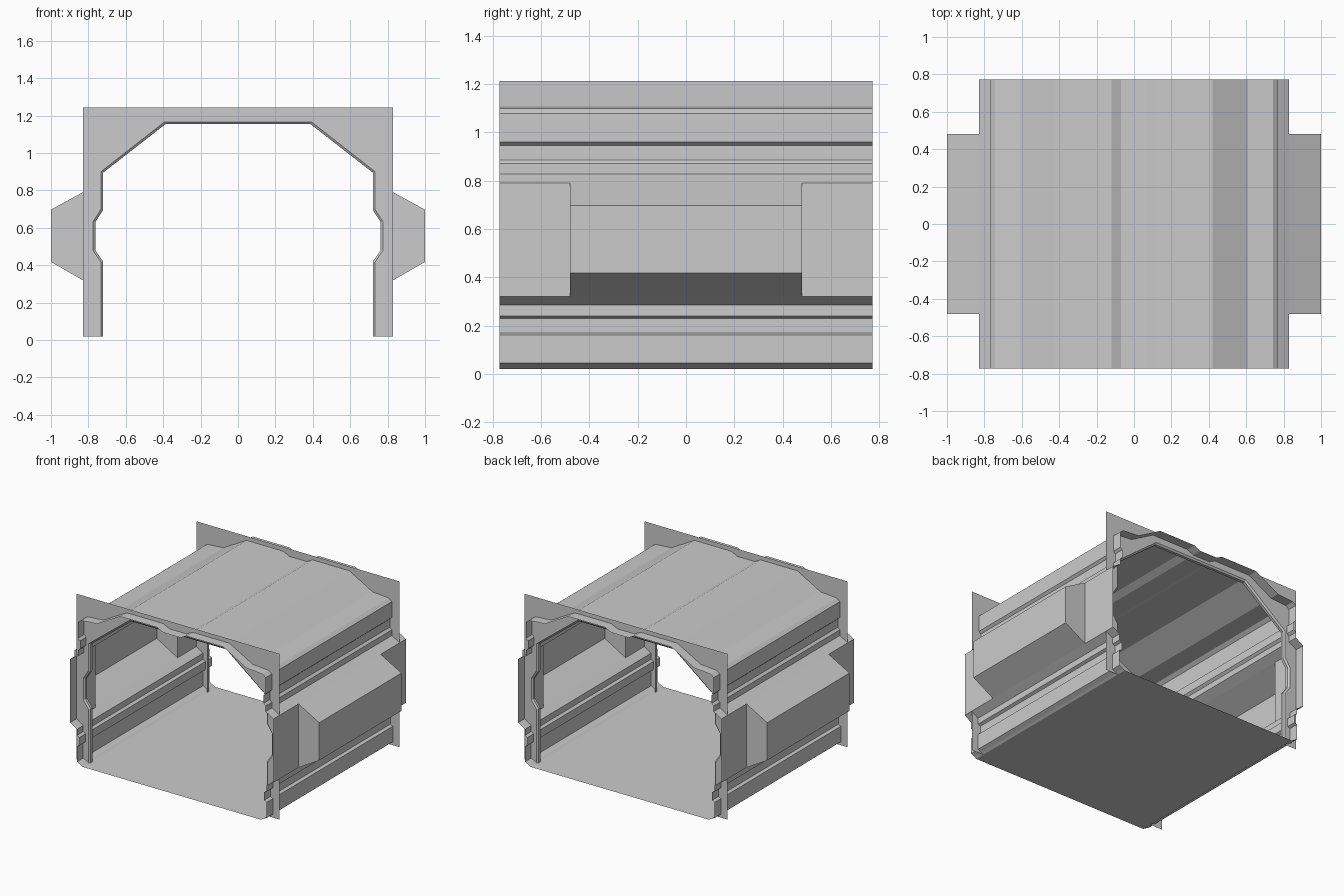
import bpy, bmesh

if "Cube" in bpy.data.objects:
    bpy.data.objects.remove(bpy.data.objects["Cube"])

Y = 0.773          # half length of the tunnel
PLATE_Y = 0.70     # position of the end plates
BUMP_Y = 0.48      # half length of the side bays
VENT_Y = [-0.58, -0.193, 0.193, 0.58]


def finish(bm, name):
    bmesh.ops.remove_doubles(bm, verts=bm.verts, dist=1e-5)
    me = bpy.data.meshes.new(name)
    bm.to_mesh(me)
    bm.free()
    ob = bpy.data.objects.new(name, me)
    bpy.context.collection.objects.link(ob)
    return ob


def strip(bm, p, q, breaks):
    """Wall strip from profile point p to q, split along y; returns its faces."""
    faces = []
    for a, b in zip(breaks, breaks[1:]):
        co = [(p[0], a, p[1]), (p[0], b, p[1]), (q[0], b, q[1]), (q[0], a, q[1])]
        faces.append(bm.faces.new([bm.verts.new(c) for c in co]))
    return faces


def mirrored(half):
    """Right half of a profile followed by its mirror image."""
    return half + [(-x, z) for x, z in reversed(half)]


# Tunnel shell: one folded sheet, right side from the floor up to the roof
half = [(0.73, 0.02), (0.745, 0.03), (0.775, 0.045),
        (0.775, 0.056), (0.775, 0.139),                      # vent band
        (0.775, 0.16), (0.755, 0.17), (0.755, 0.23), (0.775, 0.24), (0.775, 0.285),
        (0.83, 0.32), (0.83, 0.79),                          # bay wall
        (0.767, 0.828), (0.767, 0.87), (0.75, 0.885), (0.75, 0.945),
        (0.767, 0.96), (0.767, 1.078), (0.742, 1.098), (0.61, 1.108),
        (0.42, 1.213), (0.12, 1.213), (0.07, 1.188)]
profile = mirrored(half)
vent_breaks = [-Y]
for c in VENT_Y:
    vent_breaks += [c - 0.178, c + 0.178]
vent_breaks.append(Y)

bm = bmesh.new()
vents, bays = [], []
for p, q in zip(profile, profile[1:]):
    zs = {p[1], q[1]}
    if zs == {0.056, 0.139}:
        vents += strip(bm, p, q, vent_breaks)[1::2]
    elif zs == {0.32, 0.79}:
        bays.append(strip(bm, p, q, [-Y, -BUMP_Y, BUMP_Y, Y])[1])
    else:
        strip(bm, p, q, [-Y, Y])

# Raised vent panels
bmesh.ops.inset_individual(bm, faces=vents, thickness=0.011, depth=0.028)

# Tapered side bays
for f in bmesh.ops.extrude_discrete_faces(bm, faces=bays)["faces"]:
    for v in f.verts:
        v.co.x = 1.0 if v.co.x > 0 else -1.0
        v.co.z = 0.697 if v.co.z > 0.5 else 0.418
finish(bm, "tunnel_shell")

# Floor sheet with two long shallow trays
bm = bmesh.new()
trays = []
xs = [-0.73, -0.69, -0.43, 0.43, 0.69, 0.73]
for i, (a, b) in enumerate(zip(xs, xs[1:])):
    faces = strip(bm, (a, 0.02), (b, 0.02), [-Y, -0.72, 0.72, Y])
    if i in (1, 3):
        trays.append(faces[1])
bmesh.ops.inset_individual(bm, faces=trays, thickness=0.016, depth=0.02)
finish(bm, "floor")

# End plates with an arched opening and a bevelled lip
opening = mirrored([(0.721, 0.02), (0.721, 0.42), (0.763, 0.48), (0.763, 0.63),
                    (0.721, 0.695), (0.721, 0.895), (0.387, 1.155)])
edge = mirrored([(0.732, 0.02), (0.732, 0.416), (0.774, 0.477), (0.774, 0.635),
                 (0.732, 0.70), (0.732, 0.901), (0.392, 1.167)])
outer = [(-0.83, 0.02), (-0.83, 1.244), (0.83, 1.244), (0.83, 0.02)]


def end_plate(name, side):
    bm = bmesh.new()

    def row(pts, y):
        return [bm.verts.new((x, y * side, z)) for x, z in pts]

    rim = row(edge, PLATE_Y)
    bm.faces.new(rim + row(outer, PLATE_Y))
    rows = [rim, row(opening, PLATE_Y - 0.01), row(opening, PLATE_Y - 0.03)]
    for r, s in zip(rows, rows[1:]):
        for i in range(len(r) - 1):
            bm.faces.new([r[i], s[i], s[i + 1], r[i + 1]])
    bmesh.ops.recalc_face_normals(bm, faces=bm.faces)
    finish(bm, name)


end_plate("front_plate", -1)
end_plate("back_plate", 1)
